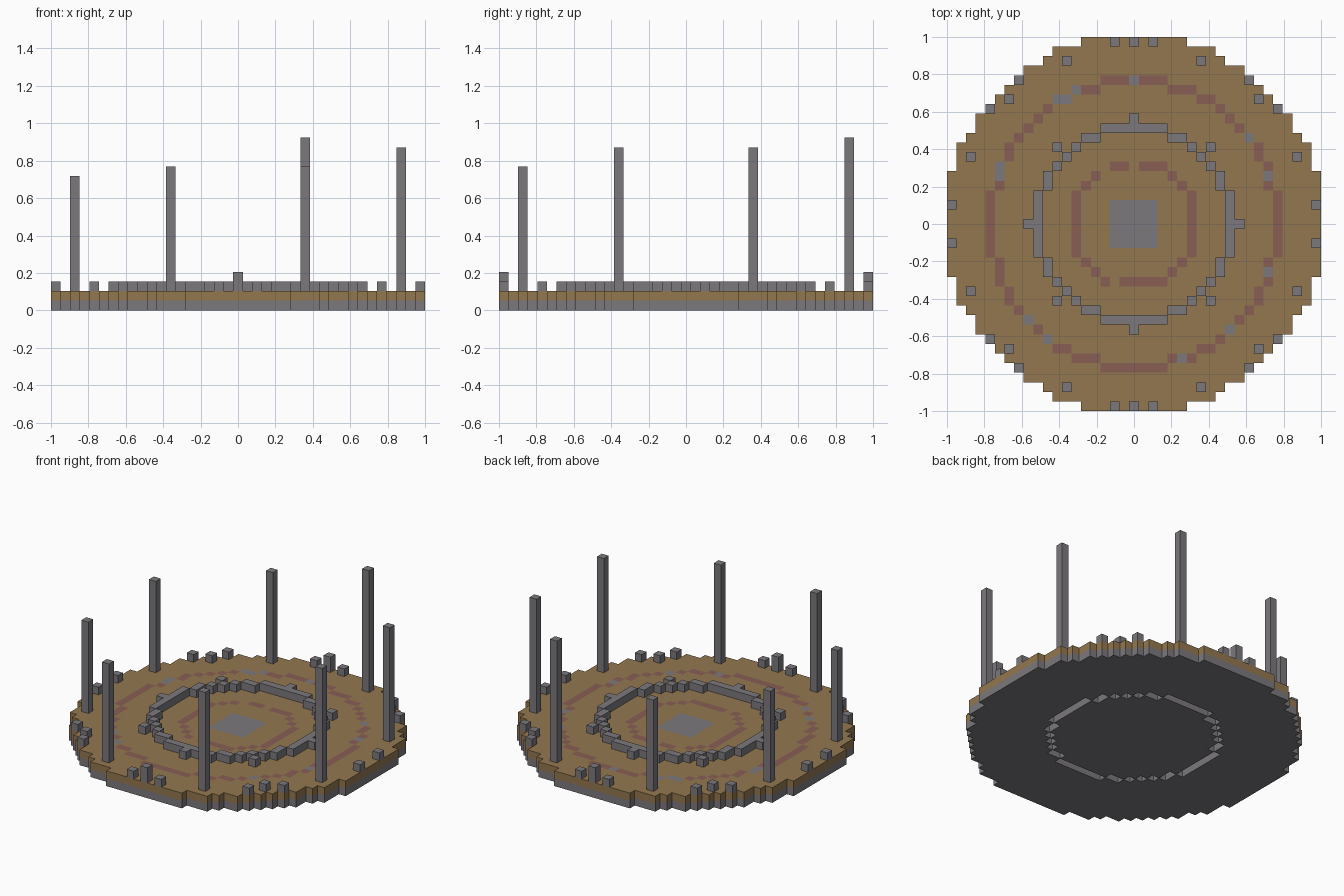
import bpy
import bmesh
from math import hypot

if "Cube" in bpy.data.objects:
    bpy.data.objects.remove(bpy.data.objects["Cube"], do_unlink=True)

U = 2 / 39          # one block
SPAN = range(-19, 20)


def make_material(name, color):
    mat = bpy.data.materials.new(name)
    mat.use_nodes = True
    mat.diffuse_color = (*color, 1)
    bsdf = mat.node_tree.nodes["Principled BSDF"]
    bsdf.inputs["Base Color"].default_value = (*color, 1)
    bsdf.inputs["Roughness"].default_value = 0.9
    return mat


stone = make_material("grey stone", (0.2, 0.19, 0.205))
earth = make_material("brown earth", (0.29, 0.185, 0.078))
clay = make_material("red clay", (0.25, 0.112, 0.09))


def blocks(name, cells, low, high, mats, paint=None):
    """Extrude a set of grid cells between two block levels, skipping shared walls."""
    bm = bmesh.new()
    cells = set(cells)

    def face(corners, index=0):
        bm.faces.new([bm.verts.new((x * U, y * U, z * U)) for x, y, z in corners]).material_index = index

    for i, j in sorted(cells):
        square = [(i + a, j + b) for a, b in ((-.5, -.5), (.5, -.5), (.5, .5), (-.5, .5))]
        face([(x, y, high) for x, y in square], paint(i, j) if paint else 0)
        face([(x, y, low) for x, y in reversed(square)])
        for n, (di, dj) in enumerate(((0, -1), (1, 0), (0, 1), (-1, 0))):
            if (i + di, j + dj) not in cells:
                p, q = square[n], square[(n + 1) % 4]
                face([(*p, low), (*q, low), (*q, high), (*p, high)])
    bmesh.ops.remove_doubles(bm, verts=bm.verts, dist=U / 100)
    mesh = bpy.data.meshes.new(name)
    bm.to_mesh(mesh)
    bm.free()
    for mat in mats:
        mesh.materials.append(mat)
    obj = bpy.data.objects.new(name, mesh)
    bpy.context.collection.objects.link(obj)
    return obj


def mirrored(cells):
    return {(a * i, b * j) for i, j in cells for a in (1, -1) for b in (1, -1)}


# Round platform: stone base with a ring groove, earth deck above
disc = {(i, j) for i in SPAN for j in SPAN if hypot(i, j) <= 19.71}
ring = {(i, j) for i, j in disc if round(hypot(i, j)) == 10}
blocks("stone_base", disc - ring, 0, 1, [stone])

# Worn spots in the painted circles
worn_inner = {(0, 6), (-3, 6), (-2, -6)}
stone_spots = {(0, 15), (-6, 14), (-7, 13), (-8, 13), (12, 9), (-14, 5), (-14, 6),
               (14, 5), (14, -5), (5, -14), (10, -11), (-9, -12), (-11, -10)}


def deck_paint(i, j):
    if max(abs(i), abs(j)) <= 2 or (i, j) in stone_spots:
        return 1
    inner = int(hypot(i, j)) == 6 and (i, j) not in worn_inner
    return 2 if inner or round(hypot(i, j)) == 15 else 0


blocks("earth_deck", disc, 1, 2, [earth, stone, clay], deck_paint)

# Low inner wall with small buttresses
blocks("inner_wall", ring | mirrored({(0, 11), (11, 0), (8, 8)}), 2, 3, [stone])

# Kerb stones around the rim
blocks("rim_stones", mirrored({(2, 19), (19, 2), (12, 15), (13, 13), (15, 12)}), 2, 3, [stone])
for label, j in (("front", -19), ("back", 19)):
    blocks(label + "_marker", {(0, j)}, 2, 4, [stone])

# Tall standing columns, level of each top in blocks
columns = {(7, 17): 18, (17, 7): 17, (17, -7): 17, (7, -17): 15,
           (-7, -17): 15, (-17, -7): 14, (-17, 7): 14, (-7, 17): 14}
for n, (cell, top) in enumerate(columns.items()):
    blocks(f"column_{n + 1}", {cell}, 2, top, [stone])
